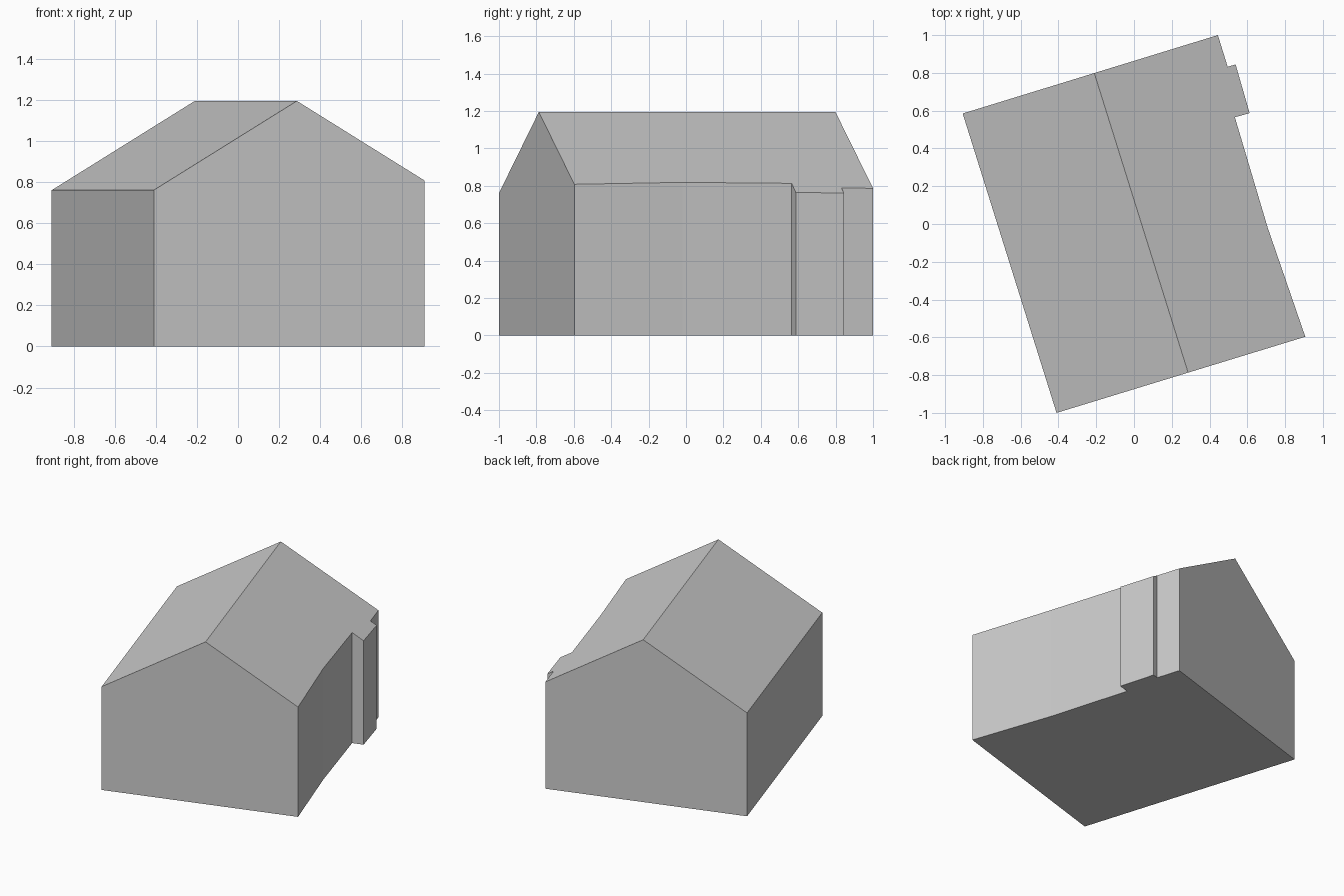
import bpy
import bmesh
from mathutils import Vector

cube = bpy.data.objects.get("Cube")
if cube:
    bpy.data.objects.remove(cube, do_unlink=True)

# Plain grey for the whole house
grey = bpy.data.materials.new("plain_grey")
grey.use_nodes = True
colour = (0.6, 0.6, 0.6, 1)
grey.diffuse_color = colour
grey.node_tree.nodes["Principled BSDF"].inputs["Base Color"].default_value = colour

# Ground plan, with the small projection on the left wall
PLAN = [(-0.907, 0.585), (-0.41, -1.0), (0.907, -0.597), (0.708, -0.02),
        (0.534, 0.565), (0.612, 0.587), (0.538, 0.845), (0.496, 0.832),
        (0.444, 1.0)]
RIDGE_FRONT = Vector((0.286, -0.785, 1.195))
RIDGE_BACK = Vector((-0.21, 0.798, 1.195))
PITCH = 0.596


def trim_to_slope(bm, side):
    """Cut away everything above one roof slope and close the cut."""
    along = (RIDGE_BACK - RIDGE_FRONT).normalized()
    across = along.cross(Vector((0, 0, 1))) * side
    normal = (across * PITCH + Vector((0, 0, 1))).normalized()
    cut = bmesh.ops.bisect_plane(
        bm, geom=bm.verts[:] + bm.edges[:] + bm.faces[:], dist=1e-5,
        plane_co=RIDGE_FRONT, plane_no=normal, clear_outer=True)
    edges = [e for e in cut["geom_cut"]
             if isinstance(e, bmesh.types.BMEdge) and e.is_boundary]
    bmesh.ops.contextual_create(bm, geom=edges)


# House body: raise the plan, then trim both roof slopes
bm = bmesh.new()
floor = bm.faces.new([bm.verts.new((x, y, 0)) for x, y in PLAN])
raised = bmesh.ops.extrude_face_region(bm, geom=[floor], use_keep_orig=True)
top = [v for v in raised["geom"] if isinstance(v, bmesh.types.BMVert)]
bmesh.ops.translate(bm, verts=top, vec=(0, 0, 2))
for side in (1, -1):
    trim_to_slope(bm, side)
bmesh.ops.recalc_face_normals(bm, faces=bm.faces[:])

mesh = bpy.data.meshes.new("house_body")
bm.to_mesh(mesh)
bm.free()
mesh.materials.append(grey)
house = bpy.data.objects.new("house_body", mesh)
bpy.context.collection.objects.link(house)
